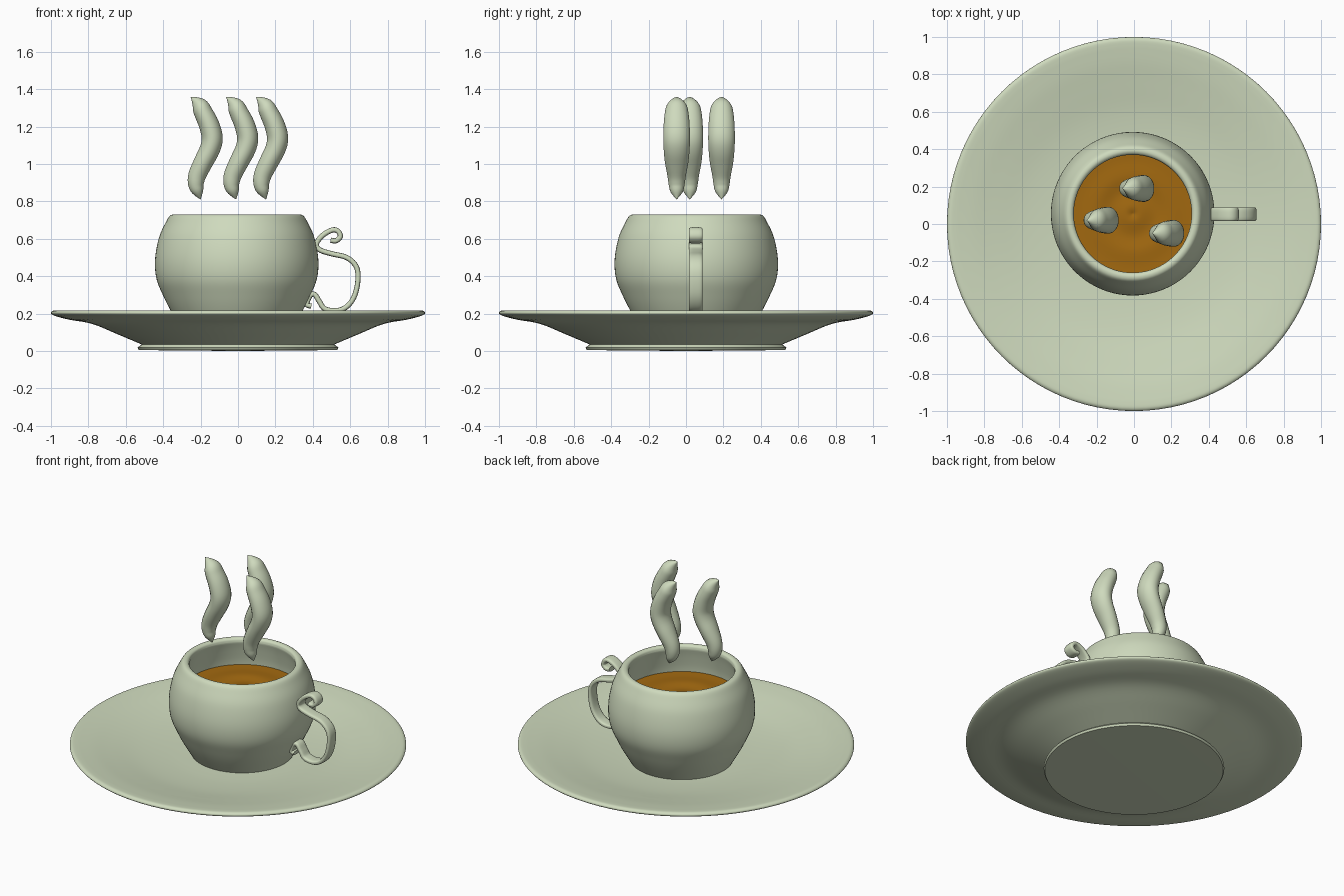
import bpy, bmesh, math
from mathutils import Vector

if "Cube" in bpy.data.objects:
    bpy.data.objects.remove(bpy.data.objects["Cube"])


def material(name, rgb):
    m = bpy.data.materials.new(name)
    m.use_nodes = True
    colour = (*rgb, 1)
    m.diffuse_color = colour
    bsdf = next(n for n in m.node_tree.nodes if n.type == 'BSDF_PRINCIPLED')
    bsdf.inputs["Base Color"].default_value = colour
    return m


china = material("pale green china", (0.62, 0.70, 0.51))
brown = material("coffee brown", (0.36, 0.14, 0.005))


def spline(points, steps):
    """Catmull-Rom curve through the points, in any dimension."""
    out = []
    n = len(points)
    for i in range(n - 1):
        p, q, r, s = (Vector(points[min(max(k, 0), n - 1)]) for k in range(i - 1, i + 3))
        for j in range(steps):
            t = j / steps
            out.append(q + (r - p) * (t / 2) + (p * 2 - q * 5 + r * 4 - s) * (t * t / 2)
                       + (q * 3 - p - r * 3 + s) * (t ** 3 / 2))
    return out + [Vector(points[-1])]


def finish(name, bm, mat, location):
    bmesh.ops.remove_doubles(bm, verts=bm.verts, dist=0.0002)
    bmesh.ops.recalc_face_normals(bm, faces=bm.faces)
    mesh = bpy.data.meshes.new(name)
    bm.to_mesh(mesh)
    bm.free()
    mesh.materials.append(mat)
    mesh.shade_smooth()
    mesh.set_sharp_from_angle(angle=math.radians(40))
    obj = bpy.data.objects.new(name, mesh)
    obj.location = location
    bpy.context.collection.objects.link(obj)
    return obj


def lathe(name, profile, mat, location=(0, 0, 0), steps=80):
    """Turn a (radius, height) profile about the z axis."""
    bm = bmesh.new()
    verts = [bm.verts.new((p[0], 0, p[1])) for p in profile]
    edges = [bm.edges.new(pair) for pair in zip(verts, verts[1:])]
    bmesh.ops.spin(bm, geom=verts + edges, cent=(0, 0, 0), axis=(0, 0, 1),
                   angle=math.tau, steps=steps, use_merge=True)
    return finish(name, bm, mat, location)


def sweep(name, path, mat, location, power=1.0, sides=20):
    """Sweep an oval along (x, z, in-plane radius, y radius) points."""
    bm = bmesh.new()
    rings = []
    for i, p in enumerate(path):
        d = path[min(i + 1, len(path) - 1)] - path[max(i - 1, 0)]
        side = Vector((d[1], 0, -d[0])).normalized()
        ring = []
        for k in range(sides):
            a = math.tau * (k + 0.5) / sides
            c, s = (math.copysign(abs(f) ** power, f) for f in (math.cos(a), math.sin(a)))
            ring.append(bm.verts.new(Vector((p[0], 0, p[1])) + side * (c * p[2])
                                     + Vector((0, s * p[3], 0))))
        rings.append(ring)
    for a, b in zip(rings, rings[1:]):
        for k in range(sides):
            n = (k + 1) % sides
            bm.faces.new((a[k], a[n], b[n], b[k]))
    for ring in (rings[0], rings[-1]):
        bm.faces.new(ring)
    return finish(name, bm, mat, location)


# Saucer: flat foot, sloping underside, thin rim and shallow dish
foot = [Vector(p) for p in ((0, 0), (0.53, 0.005), (0.537, 0.018), (0.515, 0.035))]
underside = spline([(0.515, 0.035), (0.65, 0.092), (0.78, 0.145), (0.9, 0.167),
                    (0.98, 0.188), (1.0, 0.203), (0.985, 0.217), (0.95, 0.216)], 5)
dish = spline([(0.95, 0.216), (0.86, 0.204), (0.75, 0.184), (0.6, 0.158),
               (0.45, 0.143), (0.3, 0.137), (0, 0.135)], 5)
lathe("saucer", foot + underside[1:] + dish[1:], china, steps=96)

# Cup: round belly, rolled rim and hollow inside
centre = (-0.007, 0.055, 0)
outside = spline([(0.29, 0.11), (0.355, 0.22), (0.395, 0.3), (0.426, 0.375), (0.437, 0.45),
                  (0.432, 0.53), (0.411, 0.62), (0.378, 0.69), (0.358, 0.722),
                  (0.337, 0.73), (0.32, 0.722), (0.315, 0.705)], 5)
inside = spline([(0.315, 0.705), (0.33, 0.64), (0.345, 0.54), (0.34, 0.42),
                 (0.28, 0.24), (0, 0.2)], 4)
lathe("cup", [Vector((0, 0.11))] + outside + inside[1:], china, centre)

# Coffee with gentle ripples
ripples = spline([(0, 0.538), (0.04, 0.546), (0.12, 0.536), (0.2, 0.546),
                  (0.28, 0.543), (0.345, 0.545)], 5)
lathe("coffee", ripples, brown, centre)

# Scrolled ribbon handle
scroll = [(0.495, 0.592), (0.525, 0.59), (0.547, 0.612), (0.535, 0.64), (0.505, 0.647),
          (0.455, 0.62), (0.42, 0.575), (0.435, 0.542), (0.5, 0.52), (0.58, 0.5),
          (0.63, 0.455), (0.642, 0.39), (0.625, 0.3), (0.585, 0.24), (0.53, 0.216),
          (0.465, 0.225), (0.435, 0.265), (0.41, 0.302), (0.385, 0.295), (0.368, 0.25),
          (0.392, 0.24)]
sweep("handle", spline([(x, z, 0.014, 0.037) for x, z in scroll], 5), china,
      (0, 0.052, 0), power=0.6)

# Three wisps of steam
wisp = [(-0.2, 0.81, 0, 0), (-0.214, 0.85, 0.03, 0.032), (-0.225, 0.89, 0.042, 0.043),
        (-0.218, 0.94, 0.048, 0.05), (-0.185, 1.01, 0.052, 0.063), (-0.15, 1.08, 0.055, 0.07),
        (-0.138, 1.14, 0.057, 0.072), (-0.155, 1.21, 0.055, 0.07), (-0.183, 1.27, 0.051, 0.064),
        (-0.203, 1.31, 0.045, 0.054), (-0.228, 1.338, 0.024, 0.028), (-0.253, 1.357, 0, 0)]
for name, x, y in (("left", 0.35, -0.05), ("middle", 0.19, 0.19), ("right", 0, 0.02)):
    sweep(name + "_steam", spline(wisp, 4), china, (x, y, 0))
